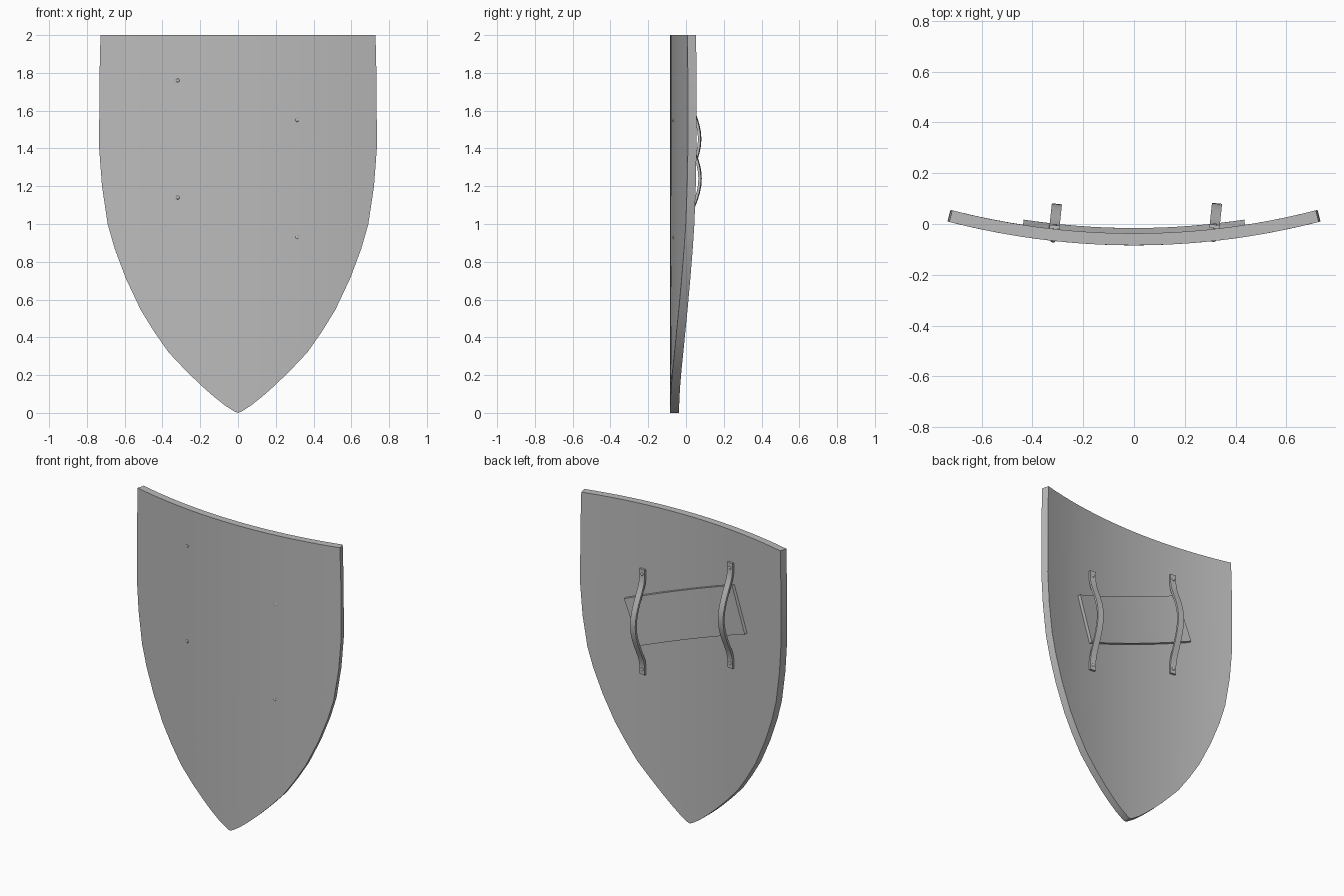
import bpy, bmesh, math
from mathutils import Matrix, Vector

if "Cube" in bpy.data.objects:
    bpy.data.objects.remove(bpy.data.objects["Cube"])

R = 2.92          # radius of the shield's front curve
T = 0.047         # shield thickness
FRONT = -0.084    # y of the front at x = 0

grey = bpy.data.materials.new("dark_grey")
grey.diffuse_color = (0.5, 0.5, 0.5, 1)
grey.use_nodes = True
grey.node_tree.nodes["Principled BSDF"].inputs["Base Color"].default_value = grey.diffuse_color


def on_curve(x, z, depth):
    """Point at front-surface position x, z, pushed back along the normal."""
    a = math.asin(x / R)
    r = R - depth
    return Vector((r * math.sin(a), FRONT + R - r * math.cos(a), z))


def finish(bm, name):
    bmesh.ops.remove_doubles(bm, verts=bm.verts, dist=1e-5)
    bmesh.ops.recalc_face_normals(bm, faces=bm.faces)
    me = bpy.data.meshes.new(name)
    bm.to_mesh(me)
    bm.free()
    me.materials.append(grey)
    ob = bpy.data.objects.new(name, me)
    bpy.context.collection.objects.link(ob)
    bpy.ops.object.select_all(action='DESELECT')
    ob.select_set(True)
    bpy.context.view_layer.objects.active = ob
    bpy.ops.object.shade_smooth_by_angle(angle=math.radians(30))
    return ob


def curved_slab(name, rows, d0, d1):
    """Closed slab between two depths, from rows of (x, z) points."""
    bm = bmesh.new()
    n, m = len(rows), len(rows[0])
    layers = [[[bm.verts.new(on_curve(x, z, d)) for x, z in row] for row in rows]
              for d in (d0, d1)]
    for g in layers:
        for i in range(n - 1):
            for j in range(m - 1):
                bm.faces.new((g[i][j], g[i][j + 1], g[i + 1][j + 1], g[i + 1][j]))
    rim = ([(0, j) for j in range(m)] + [(i, m - 1) for i in range(1, n)]
           + [(n - 1, j) for j in range(m - 2, -1, -1)] + [(i, 0) for i in range(n - 2, 0, -1)])
    a, b = layers
    for (i, j), (k, l) in zip(rim, rim[1:] + rim[:1]):
        bm.faces.new((a[i][j], a[k][l], b[k][l], b[i][j]))
    return finish(bm, name)


# Shield body: half widths by height
outline = [(0.728, 2.0), (0.734, 1.75), (0.735, 1.4), (0.72, 1.2), (0.69, 1.0),
           (0.653, 0.87), (0.593, 0.71), (0.515, 0.545), (0.444, 0.43),
           (0.367, 0.32), (0.28, 0.228), (0.197, 0.147), (0.13, 0.088),
           (0.07, 0.04), (0.02, 0.008), (0.0, 0.0)]
COLS = 20
curved_slab("shield_body",
            [[(w * (2 * j / COLS - 1), z) for j in range(COLS + 1)] for w, z in outline], 0, T)

# Arm pad: tilted rectangle lying on the back
ca, sa = math.cos(math.radians(-20)), math.sin(math.radians(-20))
pad = []
for v in (0.152, 0.05, -0.05, -0.152):
    us = [0.418 * (2 * j / 12 - 1) for j in range(13)]
    pad.append([(u * ca - v * sa, 1.368 + u * sa + v * ca) for u in us])
curved_slab("arm_pad", pad, T - 0.003, T + 0.021)


def strap(name, x, z, y):
    """Bowed strip with flat end tabs; profile in (height, distance from shield)."""
    path = [(-0.342, 0.006), (-0.29, 0.006)]
    for i in range(1, 16):
        t = -1 + 2 * i / 16
        path.append((0.28 * t, 0.006 + 0.085 * math.cos(t * math.pi / 2) ** 1.4))
    path += [(0.29, 0.006), (0.342, 0.006)]
    bm = bmesh.new()
    rings = []
    for i, (h, d) in enumerate(path):
        p, q = path[max(i - 1, 0)], path[min(i + 1, len(path) - 1)]
        t = Vector((q[0] - p[0], q[1] - p[1])).normalized()
        ring = []
        for sx, sn in ((-1, -1), (1, -1), (1, 1), (-1, 1)):
            ring.append(bm.verts.new((sx * 0.02, d + sn * 0.007 * t.x, h - sn * 0.007 * t.y)))
        rings.append(ring)
    for a, b in zip(rings, rings[1:]):
        for k in range(4):
            bm.faces.new((a[k], a[(k + 1) % 4], b[(k + 1) % 4], b[k]))
    bm.faces.new(rings[0])
    bm.faces.new(rings[-1])
    place = Matrix.Translation((x, y, z)) @ Matrix.Rotation(math.radians(-6), 4, 'Z')
    bm.transform(place)
    finish(bm, name)
    # Rivets through both tabs, with domed heads front and back
    for label, h in (("top", 0.31), ("bottom", -0.31)):
        bm = bmesh.new()
        half = 0.031
        bmesh.ops.create_cone(bm, cap_ends=True, segments=10, radius1=0.006, radius2=0.006,
                              depth=2 * half - 0.004, matrix=Matrix.Rotation(math.pi / 2, 4, 'X'))
        for s in (-1, 1):
            bmesh.ops.create_uvsphere(bm, u_segments=10, v_segments=6, radius=0.01,
                                      matrix=Matrix.Translation((0, s * half, 0))
                                      @ Matrix.Diagonal((1, 0.6, 1, 1)))
        bm.transform(place @ Matrix.Translation((0, -0.018, h)))
        finish(bm, name + "_rivet_" + label)


# Two straps at staggered heights
strap("upper_strap", -0.314, 1.45, -0.018)
strap("lower_strap", 0.317, 1.24, -0.016)
